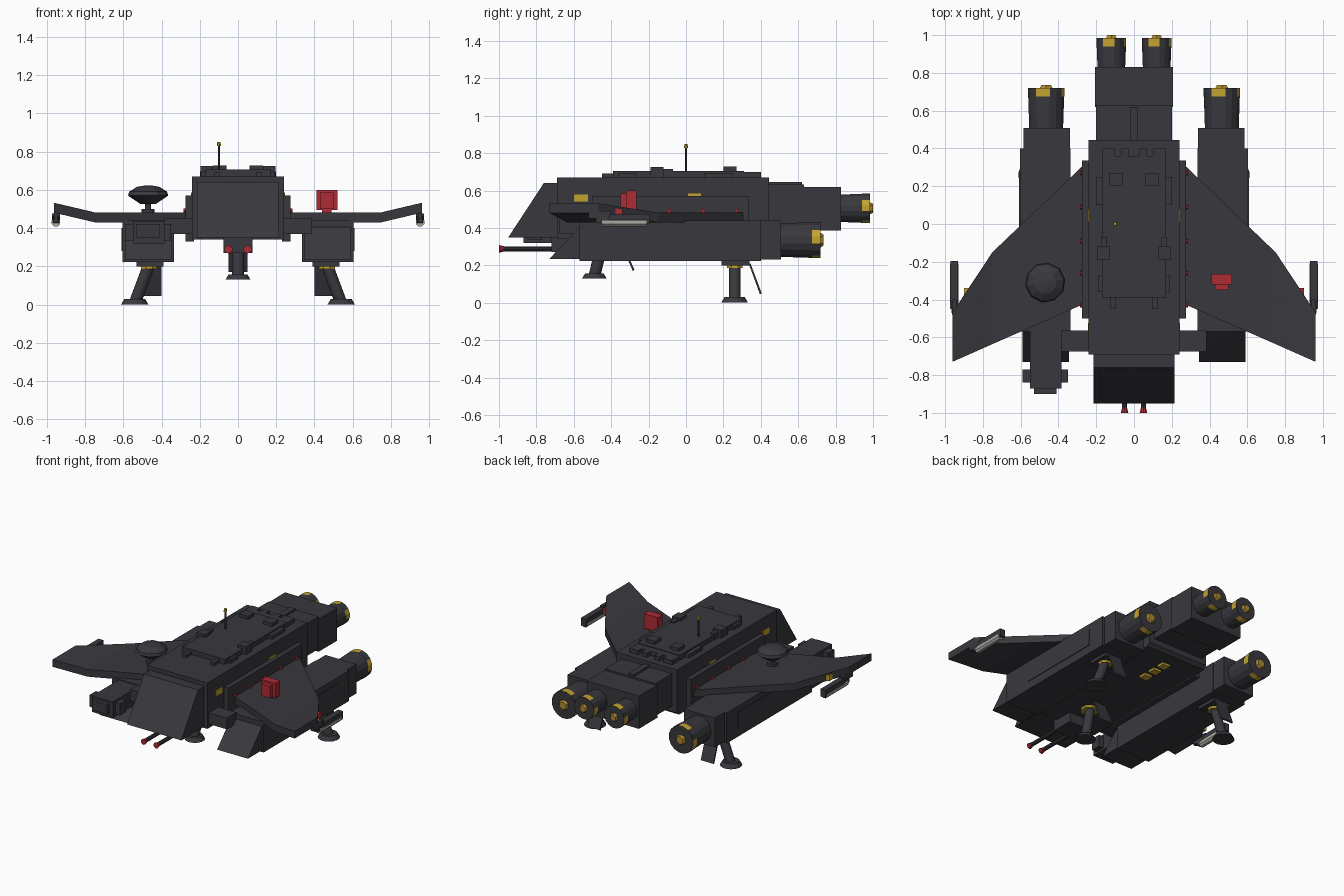
import bpy, bmesh, math
from mathutils import Vector

if "Cube" in bpy.data.objects:
    bpy.data.objects.remove(bpy.data.objects["Cube"])


def material(name, rgb):
    m = bpy.data.materials.new(name)
    m.diffuse_color = (*rgb, 1)
    m.use_nodes = True
    m.node_tree.nodes["Principled BSDF"].inputs["Base Color"].default_value = m.diffuse_color
    return m


GREY = material("dark_grey", (0.040, 0.040, 0.048))
RED = material("signal_red", (0.42, 0.025, 0.035))
YELLOW = material("marking_yellow", (0.55, 0.37, 0.03))
GOLD = material("nozzle_gold", (0.42, 0.25, 0.03))
PALE = material("pale_grey", (0.40, 0.40, 0.36))


def finish(name, bm, *mats):
    bmesh.ops.recalc_face_normals(bm, faces=bm.faces)
    me = bpy.data.meshes.new(name)
    bm.to_mesh(me)
    bm.free()
    for m in mats:
        me.materials.append(m)
    ob = bpy.data.objects.new(name, me)
    bpy.context.collection.objects.link(ob)
    return ob


def box(name, x, y, z, mat=GREY):
    bm = bmesh.new()
    bmesh.ops.create_cube(bm, size=1)
    for v in bm.verts:
        v.co = [sum(r) / 2 + c * (r[1] - r[0]) for c, r in zip(v.co, (x, y, z))]
    return finish(name, bm, mat)


def loft(name, rings, mat=GREY):
    """Joins closed rings of equal length and caps both ends."""
    bm = bmesh.new()
    vs = [[bm.verts.new(p) for p in ring] for ring in rings]
    n = len(vs[0])
    for a, b in zip(vs, vs[1:]):
        for i in range(n):
            bm.faces.new((a[i], a[(i + 1) % n], b[(i + 1) % n], b[i]))
    bm.faces.new(vs[0])
    bm.faces.new(vs[-1])
    return finish(name, bm, mat)


def prism_x(name, profile, x0, x1, mat=GREY):
    """Side profile of (y, z) points stretched from x0 to x1."""
    return loft(name, [[(x, y, z) for y, z in profile] for x in (x0, x1)], mat)


def rod(name, a, b, r1, r2=None, mat=GREY, n=16):
    a, b = Vector(a), Vector(b)
    q = (b - a).to_track_quat('Z', 'Y')
    rings = []
    for c, r in ((a, r1), (b, r1 if r2 is None else r2)):
        rings.append([c + q @ Vector((r * math.cos(t), r * math.sin(t), 0))
                      for t in [math.tau * (i + .5) / n for i in range(n)]])
    return loft(name, rings, mat)


def engine(name, x, z, r, y0, y1):
    # barrel with a separate rim whose faces alternate grey and yellow
    rod(name + "_barrel", (x, y0, z), (x, y1 - .045, z), r * .94, r)
    rim = rod(name + "_rim", (x, y1 - .045, z), (x, y1, z), r * 1.01)
    rim.data.materials.append(YELLOW)
    for f in rim.data.polygons:
        if abs(f.normal.y) < .5:
            ang = math.atan2(f.center.z - z, f.center.x - x)
            f.material_index = int(round(ang / math.tau * 16)) % 4 < 2
    rod(name + "_nozzle", (x, y1, z), (x, y1 + .015, z), r * .4, r * .3, GOLD, 6)


# --- central hull ---
prism_x("hull", [(-.69, .34), (-.69, .67), (.445, .67), (.445, .36), (.42, .34)], -.24, .24)
prism_x("nose", [(-.95, .35), (-.76, .64), (-.68, .64), (-.68, .35)], -.215, .215)
box("engine_block_front", (-.20, .20), (.44, .63), (.40, .632))
box("engine_block_rear", (-.207, .207), (.62, .83), (.385, .62))
box("engine_block_spine", (-.022, .022), (.44, .62), (.62, .645))

# --- roof plating ---
box("roof_plate", (-.17, .17), (-.39, .31), (.665, .705))
box("roof_plate_back", (-.15, .15), (.30, .36), (.665, .70))
for s, side in ((-1, "left"), (1, "right")):
    def sx(a, b):
        return tuple(sorted((s * a, s * b)))

    for i, (a, b, y0, y1, top) in enumerate([
            (.06, .13, .20, .27, .728), (.13, .195, -.19, -.12, .725),
            (.10, .17, .30, .40, .70), (.03, .07, .30, .40, .70),
            (.16, .20, .10, .25, .695), (.16, .19, -.36, -.27, .695),
            (.095, .125, -.45, -.38, .69), (.145, .175, -.12, -.07, .715)]):
        box(f"{side}_roof_detail_{i}", sx(a, b), (y0, y1), (.665, top))

    # hull side panel with lamps and markings
    box(f"{side}_side_panel", sx(.23, .275), (-.50, .335), (.33, .57))
    for i, y in enumerate((-.43, -.26, -.09, .09, .27)):
        rod(f"{side}_lamp_{i}", (s * .27, y, .49), (s * .285, y, .49), .012, None, RED, 8)
    box(f"{side}_front_marking", sx(.235, .244), (-.60, -.525), (.54, .58), YELLOW)
    box(f"{side}_middle_marking", sx(.235, .246), (.01, .08), (.57, .585), YELLOW)

    # side pod
    box(f"{side}_pod", sx(.335, .603), (-.57, .40), (.222, .44))
    box(f"{side}_pod_back", sx(.34, .585), (.39, .508), (.23, .44))
    box(f"{side}_pod_plate", sx(.60, .608), (-.35, .27), (.28, .40))
    prism_x(f"{side}_pod_wedge", [(-.73, .235), (-.57, .405), (-.56, .405), (-.56, .235)],
            s * .345, s * .59)
    box(f"{side}_front_strut", sx(.20, .385), (-.675, -.565), (.37, .45))
    engine(f"{side}_pod_engine", s * .465, .335, .097, .50, .72)
    engine(f"{side}_main_engine", s * .12, .505, .079, .82, .985)

    # cranked wing: root, bend and tip sections
    wing = [(.26, .315, -.42, .43), (.28, .30, -.43, .43),
            (.75, -.15, -.636, .43), (.962, -.47, -.73, .48)]
    loft(f"{side}_wing", [[(s * x, yb, z), (s * x, yf, z), (s * x, yf, z + .052),
                          (s * x, yb, z + .052)] for x, yb, yf, z in wing])

    # wing tip gun and marker lamp
    box(f"{side}_tip_gun", sx(.932, .972), (-.41, -.195), (.42, .475))
    loft(f"{side}_tip_gun_nose", [[(s * x, y, z) for x, z in
         ((.952 - h, .44 - h), (.952 + h, .44 - h), (.952 + h, .44 + h), (.952 - h, .44 + h))]
         for y, h in ((-.41, .019), (-.48, .012))])
    rod(f"{side}_tip_gun_lens", (s * .952, -.45, .43), (s * .952, -.21, .43), .024, None, PALE, 8)
    box(f"{side}_tip_pylon", sx(.94, .962), (-.52, -.40), (.45, .49))
    box(f"{side}_wing_lamp", sx(.86, .90), (-.385, -.34), (.465, .505),
        RED if s > 0 else YELLOW)

    # rear landing gear
    box(f"{side}_gear_base", sx(.39, .53), (.19, .34), (.20, .23))
    rod(f"{side}_gear_ring", (s * .465, .26, .185), (s * .465, .26, .205), .045, None, YELLOW, 8)
    rod(f"{side}_gear_leg", (s * .46, .26, .22), (s * .535, .26, .02), .032)
    rod(f"{side}_gear_foot", (s * .54, .26, 0), (s * .54, .26, .03), .073, .055)
    prism_x(f"{side}_gear_door", [(.335, .21), (.345, .21), (.405, .05), (.395, .045)],
            s * .40, s * .50)

    # nose guns
    rod(f"{side}_nose_gun", (s * .05, -.98, .288), (s * .05, -.60, .288), .014, None, GREY, 10)
    rod(f"{side}_nose_gun_tip", (s * .05, -1.0, .288), (s * .05, -.965, .288), .021, .012, RED, 10)

# --- belly parts ---
box("gun_mount", (-.075, .075), (-.72, -.56), (.27, .35))
for i, y in enumerate((.12, .21, .30)):
    box(f"belly_marking_{i}", (-.03, .03), (y - .028, y + .028), (.325, .345), YELLOW)
rod("front_gear_ring", (0, -.45, .325), (0, -.45, .345), .06, None, YELLOW, 8)
rod("front_gear_leg", (0, -.44, .35), (0, -.49, .14), .032)
rod("front_gear_foot", (0, -.49, .13), (0, -.49, .157), .067, .05)
prism_x("front_gear_door", [(-.36, .345), (-.35, .345), (-.275, .175), (-.285, .17)], -.05, .05)

# --- launcher in front of the left pod ---
box("launcher_body", (-.55, -.385), (-.87, -.56), (.32, .435))
box("launcher_collar", (-.59, -.35), (-.84, -.77), (.335, .42))
box("launcher_muzzle", (-.53, -.41), (-.90, -.86), (.35, .42))

# --- sensor dish on the left wing ---
rod("dish_base", (-.47, -.31, .475), (-.47, -.31, .50), .035, None)
rod("dish_stem", (-.47, -.31, .49), (-.47, -.31, .54), .016, None)
loft("dish", [[(-.47 + r * math.cos(t), -.31 + r * math.sin(t), z)
               for t in [math.tau * (i + .25) / 10 for i in range(10)]]
              for r, z in ((.04, .525), (.107, .57), (.10, .59), (.06, .615), (.02, .622))])

# --- red sensor box on the right wing ---
box("sensor_box", (.41, .52), (-.32, -.265), (.495, .60), RED)
box("sensor_box_front", (.43, .50), (-.35, -.315), (.50, .585), RED)
box("sensor_box_foot", (.44, .49), (-.315, -.275), (.475, .50), RED)

# --- antenna ---
rod("antenna", (-.10, 0, .70), (-.10, 0, .84), .006, None, GREY, 8)
rod("antenna_tip", (-.10, 0, .828), (-.10, 0, .85), .012, .009, YELLOW, 8)
